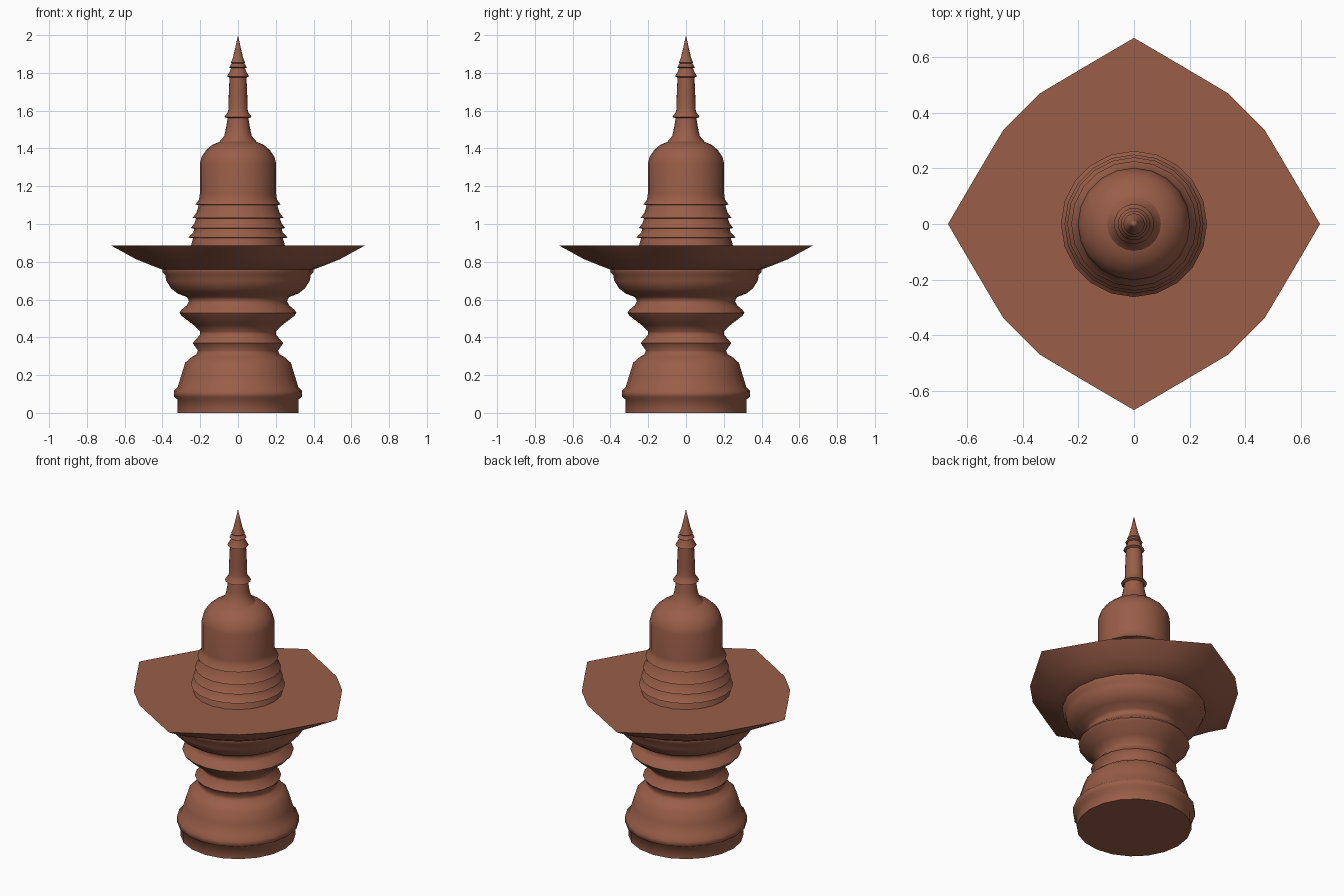
import bpy, bmesh, math

SIDES = 20
clay = bpy.data.materials.new("terracotta")
clay.diffuse_color = (0.32, 0.11, 0.065, 1)


def lathe(name, profile, shape=None, angle=40):
    """Spin (radius, z) points into a closed 20-sided solid; shape(i, ring) scales radii."""
    bm = bmesh.new()
    rings = []
    for k, (r, z) in enumerate(profile):
        if r == 0:
            rings.append([bm.verts.new((0, 0, z))] * SIDES)
            continue
        ring = []
        for i in range(SIDES):
            a = 2 * math.pi * i / SIDES
            s = r * (shape(i, k) if shape else 1)
            ring.append(bm.verts.new((s * math.cos(a), s * math.sin(a), z)))
        rings.append(ring)
    for lo, hi in zip(rings, rings[1:]):
        for i in range(SIDES):
            j = (i + 1) % SIDES
            quad = [lo[i], lo[j], hi[j], hi[i]]
            bm.faces.new(list(dict.fromkeys(quad)))
    bm.faces.new(rings[0][::-1])
    if profile[-1][0] > 0:
        bm.faces.new(rings[-1])
    me = bpy.data.meshes.new(name)
    bm.to_mesh(me)
    bm.free()
    me.materials.append(clay)
    ob = bpy.data.objects.new(name, me)
    bpy.context.collection.objects.link(ob)
    bpy.ops.object.select_all(action='DESELECT')
    ob.select_set(True)
    bpy.context.view_layer.objects.active = ob
    bpy.ops.object.shade_smooth_by_angle(angle=math.radians(angle))
    return ob


# Turned pedestal
lathe("pedestal", [
    (0.32, 0), (0.32, 0.072), (0.34, 0.085), (0.34, 0.115), (0.32, 0.135),
    (0.30, 0.20), (0.28, 0.265), (0.25, 0.293), (0.22, 0.31), (0.212, 0.33),
    (0.24, 0.37), (0.20, 0.415), (0.20, 0.43), (0.235, 0.465), (0.30, 0.515),
    (0.31, 0.53), (0.30, 0.545), (0.27, 0.57), (0.26, 0.592), (0.27, 0.613),
    (0.32, 0.632), (0.355, 0.66), (0.38, 0.70), (0.385, 0.73), (0.40, 0.745), (0.40, 0.76)],
    angle=60)

# Flaring plate whose rim is drawn out to four points
rim = [0.67, 0.592, 0.58, 0.58, 0.592]
rim_weight = [0, 0.15, 0.5, 1]
lathe("plate", [(0.39, 0.755), (0.44, 0.778), (0.50, 0.813), (0.58, 0.885)],
      lambda i, k: 1 + rim_weight[k] * (rim[i % 5] / 0.58 - 1))

# Stepped drum and bell dome
steps = [(0.25, 0.88)]
for z, r_in, r_out in [(0.925, 0.238, 0.263), (0.975, 0.232, 0.25),
                       (1.03, 0.222, 0.24), (1.10, 0.208, 0.226)]:
    steps += [(r_in, z), (r_out, z + 0.003), (r_in - 0.002, z + 0.03)]
lathe("bell_dome", steps + [
    (0.202, 1.16), (0.202, 1.32), (0.193, 1.355), (0.17, 1.39),
    (0.135, 1.42), (0.09, 1.438), (0.05, 1.443)], angle=45)

# Ringed spire
lathe("spire", [
    (0.097, 1.438), (0.073, 1.465), (0.063, 1.51), (0.055, 1.56),
    (0.072, 1.567), (0.055, 1.59), (0.05, 1.61), (0.05, 1.66), (0.045, 1.775),
    (0.058, 1.782), (0.042, 1.81), (0.038, 1.825), (0.047, 1.83), (0.034, 1.85),
    (0.038, 1.855), (0.027, 1.88), (0.014, 1.935), (0, 2.0)], angle=45)
